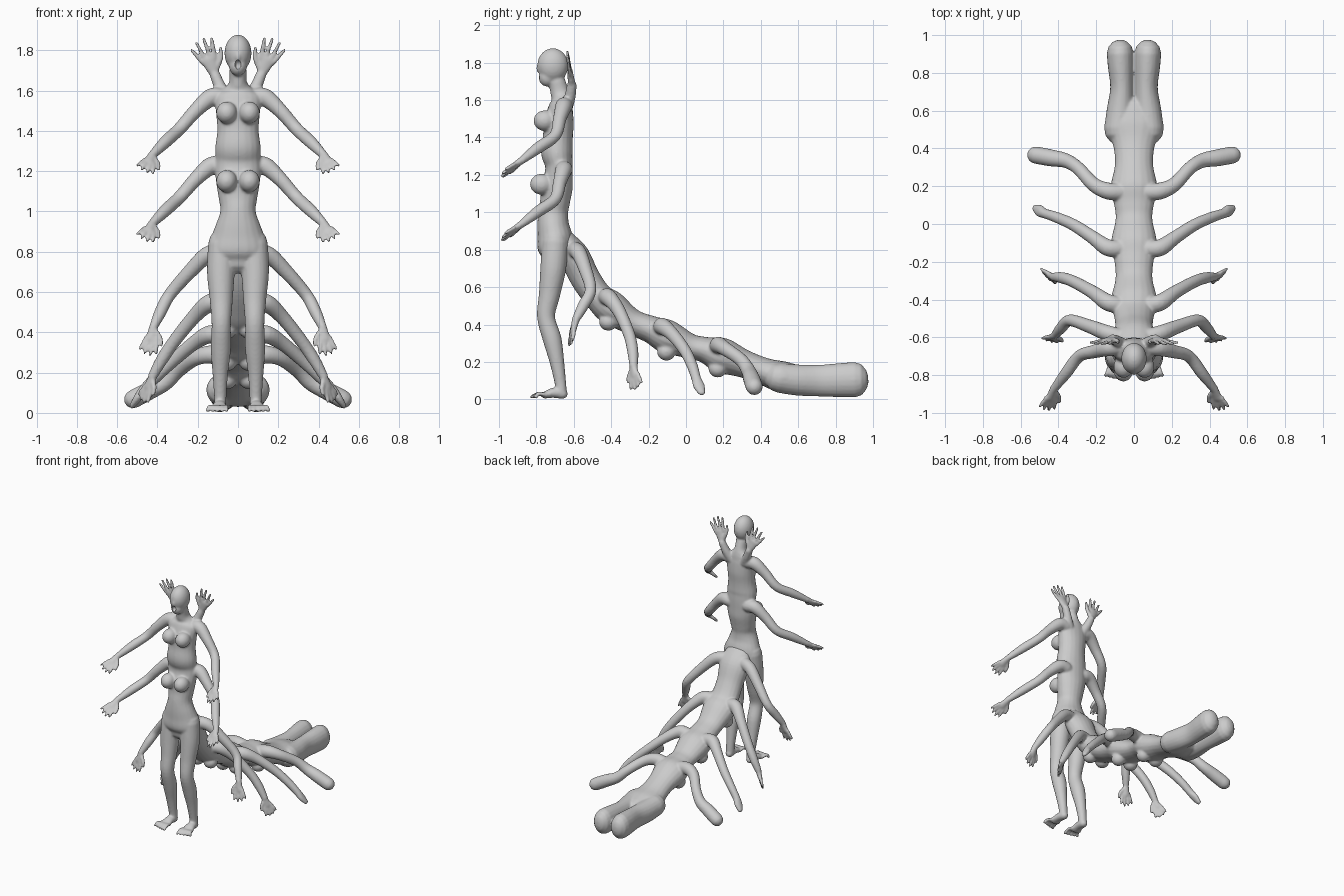
import bpy, bmesh, math
from mathutils import Vector, Matrix

SEG = 20


def catmull(pts, steps=5):
    """Smooth a list of rows (x, y, z, r1, r2)."""
    rows = [tuple(p) if len(p) == 5 else (*p, p[3]) for p in pts]
    ext = [rows[0]] + rows + [rows[-1]]
    out = []
    for i in range(1, len(ext) - 2):
        for k in range(steps):
            t = k / steps
            out.append([0.5 * (2 * b + (c - a) * t + (2 * a - 5 * b + 4 * c - d) * t * t
                               + (3 * b - a - 3 * c + d) * t ** 3)
                        for a, b, c, d in zip(*ext[i - 1:i + 3])])
    return out + [list(rows[-1])]


def tube(bm, pts, ref=(1, 0, 0), sx=1):
    """Loft ellipses along a path, with rounded ends."""
    rows = catmull(pts)
    cs = [Vector(r[:3]) for r in rows]
    n, rings = Vector(ref), []
    for i, r in enumerate(rows):
        t = (cs[min(i + 1, len(cs) - 1)] - cs[max(i - 1, 0)]).normalized()
        n = (n - n.dot(t) * t).normalized()
        b = t.cross(n)
        ring = [(cs[i], n * r[3], b * r[4])]
        h = min(r[3], r[4])
        cap = [(math.sin(a), math.cos(a)) for a in (0.5, 1.0, 1.35)]
        if i == 0:
            ring = [(cs[0] - t * h * s, n * r[3] * c, b * r[4] * c) for s, c in reversed(cap)] + ring
        if i == len(rows) - 1:
            ring += [(cs[i] + t * h * s, n * r[3] * c, b * r[4] * c) for s, c in cap]
        rings += ring
    loops = []
    for c, u, v in rings:
        loop = []
        for k in range(SEG):
            a = 2 * math.pi * k / SEG
            p = c + u * math.cos(a) + v * math.sin(a)
            loop.append(bm.verts.new((p.x * sx, p.y, p.z)))
        loops.append(loop)
    for l0, l1 in zip(loops, loops[1:]):
        for k in range(SEG):
            j = (k + 1) % SEG
            bm.faces.new((l0[k], l0[j], l1[j], l1[k]))
    bm.faces.new(loops[0][::-1])
    bm.faces.new(loops[-1])


def ball(bm, c, r):
    bmesh.ops.create_uvsphere(bm, u_segments=24, v_segments=16, radius=1,
                              matrix=Matrix.Translation(c) @ Matrix.Diagonal((*r, 1)))


def pair_balls(bm, c, r):
    for s in (1, -1):
        ball(bm, (c[0] * s, c[1], c[2]), r)


def limb(bm, pts, ref=(0, 1, 0.2)):
    for s in (1, -1):
        tube(bm, pts, ref, s)


def hand(bm, wrist, tip, thumb):
    """Palm, four fingers and a thumb, on both sides."""
    w, d = Vector(wrist), Vector(tip) - Vector(wrist)
    L = d.length
    u = Vector(thumb)
    u = (u - u.dot(d) / L / L * d).normalized()

    def at(f, o, r, r2=None):
        return (*(w + d * f + u * o * L), r, r2 or r)
    limb(bm, [at(-0.05, 0, 0.021), at(0.2, 0, 0.17 * L, 0.018), at(0.45, 0, 0.21 * L, 0.015)], u)
    for o, f in ((-0.17, 0.85), (-0.06, 0.97), (0.06, 1.0), (0.17, 0.92)):
        limb(bm, [at(0.4, o, 0.011), at(0.7, o * 1.5, 0.0105), at(f, o * 1.8, 0.008)], u)
    limb(bm, [at(0.12, 0.1, 0.014), at(0.35, 0.33, 0.012), at(0.58, 0.42, 0.009)], u)


def skin(name, bm):
    """Fuse the overlapping parts into one smooth skin."""
    bmesh.ops.recalc_face_normals(bm, faces=bm.faces[:])
    me = bpy.data.meshes.new(name)
    bm.to_mesh(me)
    bm.free()
    ob = bpy.data.objects.new(name, me)
    bpy.context.collection.objects.link(ob)
    m = ob.modifiers.new("fuse", 'REMESH')
    m.mode, m.voxel_size, m.use_smooth_shade = 'VOXEL', 0.0075, True
    m = ob.modifiers.new("soften", 'SMOOTH')
    m.factor, m.iterations = 0.5, 4
    return ob


# Standing body: stacked torsos, neck and head
bm = bmesh.new()
torso = [(1.70, -.69, .043, .045), (1.64, -.675, .045, .05), (1.60, -.665, .08, .052),
         (1.56, -.67, .115, .065), (1.48, -.68, .108, .08), (1.40, -.685, .103, .08),
         (1.32, -.69, .113, .085), (1.26, -.68, .112, .075), (1.21, -.68, .115, .075),
         (1.14, -.69, .108, .085), (1.06, -.70, .095, .08), (1.0, -.71, .088, .08),
         (.93, -.71, .112, .085), (.86, -.70, .138, .095), (.80, -.70, .148, .093), (.76, -.70, .13, .07)]
tube(bm, [(0, y, z, rx, ry) for z, y, rx, ry in torso])
ball(bm, (0, -.712, 1.785), (.067, .083, .092))
ball(bm, (0, -.742, 1.725), (.045, .047, .053))
ball(bm, (0, -.788, 1.768), (.011, .014, .022))
pair_balls(bm, (.056, -.755, 1.49), (.052, .06, .055))
pair_balls(bm, (.056, -.772, 1.15), (.052, .062, .056))

# Two pairs of forward-reaching arms
for dz in (0, -.34):
    limb(bm, [(.08, -.65, 1.565 + dz, .045), (.135, -.655, 1.565 + dz, .045), (.21, -.675, 1.50 + dz, .036),
              (.29, -.70, 1.41 + dz, .032), (.36, -.79, 1.345 + dz, .031), (.425, -.875, 1.28 + dz, .021)])
    hand(bm, (.425, -.875, 1.28 + dz), (.465, -.985, 1.20 + dz), (-.8, 0, -.3))

# Raised hands behind the head
limb(bm, [(.06, -.64, 1.56, .035), (.09, -.62, 1.62, .03), (.115, -.61, 1.68, .026)])
hand(bm, (.115, -.61, 1.68), (.19, -.635, 1.85), (-1, 0, .2))

# Legs and feet with toes
limb(bm, [(.078, -.70, .84, .07), (.085, -.71, .70, .069), (.083, -.73, .56, .057), (.083, -.748, .44, .048),
          (.085, -.715, .32, .05), (.088, -.69, .20, .039), (.088, -.672, .09, .031), (.088, -.668, .04, .031)], (1, 0, 0))
limb(bm, [(.088, -.66, .03, .029, .028), (.092, -.71, .035, .034, .027), (.095, -.755, .022, .042, .018)], (1, 0, 0))
for i in range(5):
    x = .062 + .017 * i
    limb(bm, [(x, -.75, .024, .011), (x + .004 * (i - 1), -.79, .03, .011),
              (x + .007 * (i - 1), -.825 + .006 * i, .013, .010)], (1, 0, 0))
body = skin("standing_body", bm)

# Open mouth
bm = bmesh.new()
ball(bm, (0, -.795, 1.728), (.016, .03, .024))
for f in bm.faces:
    f.smooth = True
me = bpy.data.meshes.new("mouth_cutter")
bm.to_mesh(me)
bm.free()
cutter = bpy.data.objects.new("mouth_cutter", me)
bpy.context.collection.objects.link(cutter)
cutter.hide_render = True
cutter.hide_set(True)
cut = body.modifiers.new("mouth", 'BOOLEAN')
cut.operation, cut.object = 'DIFFERENCE', cutter

# Tail: a chain of torsos with their backs upward
bm = bmesh.new()
chain = [(-.64, .84, .10, .06), (-.595, .765, .115, .08), (-.54, .65, .10, .08), (-.47, .55, .108, .078),
         (-.40, .49, .122, .09), (-.29, .415, .098, .07), (-.19, .375, .105, .073), (-.10, .335, .122, .09),
         (.02, .285, .098, .067), (.10, .265, .105, .07), (.19, .235, .125, .095), (.31, .19, .102, .075),
         (.42, .148, .112, .074), (.52, .118, .158, .085), (.60, .105, .12, .075)]
tube(bm, [(0, y, z, rx, rn) for y, z, rx, rn in chain])
for y, z in ((-.415, .415), (-.105, .255), (.17, .165)):
    pair_balls(bm, (.055, y, z), (.05, .05, .048))

# Thigh stumps at the tail's end
limb(bm, [(.078, .50, .115, .08, .08), (.072, .60, .103, .073, .083), (.064, .72, .10, .062, .085),
          (.07, .84, .103, .069, .092), (.073, .905, .105, .071, .094)], (1, 0, 0))

# Four pairs of tail arms
limb(bm, [(.07, -.60, .80, .045), (.15, -.575, .785, .042), (.24, -.54, .70, .036), (.34, -.51, .585, .031),
          (.385, -.55, .50, .03), (.42, -.59, .425, .021)])
hand(bm, (.42, -.59, .425), (.45, -.62, .29), (-1, -.2, 0))
limb(bm, [(.07, -.43, .54, .045), (.14, -.415, .545, .045), (.22, -.36, .475, .036), (.32, -.305, .35, .032),
          (.38, -.285, .26, .03), (.425, -.28, .18, .023)])
hand(bm, (.425, -.28, .18), (.475, -.265, .06), (-.6, -.6, 0))
limb(bm, [(.07, -.13, .38, .045), (.14, -.125, .39, .045), (.22, -.07, .345, .036), (.32, -.005, .26, .032),
          (.41, .035, .175, .029), (.47, .055, .11, .026), (.50, .07, .07, .032, .02), (.525, .085, .035, .02, .014)])
limb(bm, [(.07, .17, .28, .045), (.14, .175, .29, .045), (.215, .21, .27, .038), (.295, .295, .21, .035),
          (.36, .335, .15, .039), (.44, .35, .11, .045), (.52, .365, .068, .046)])
skin("tail", bm)
